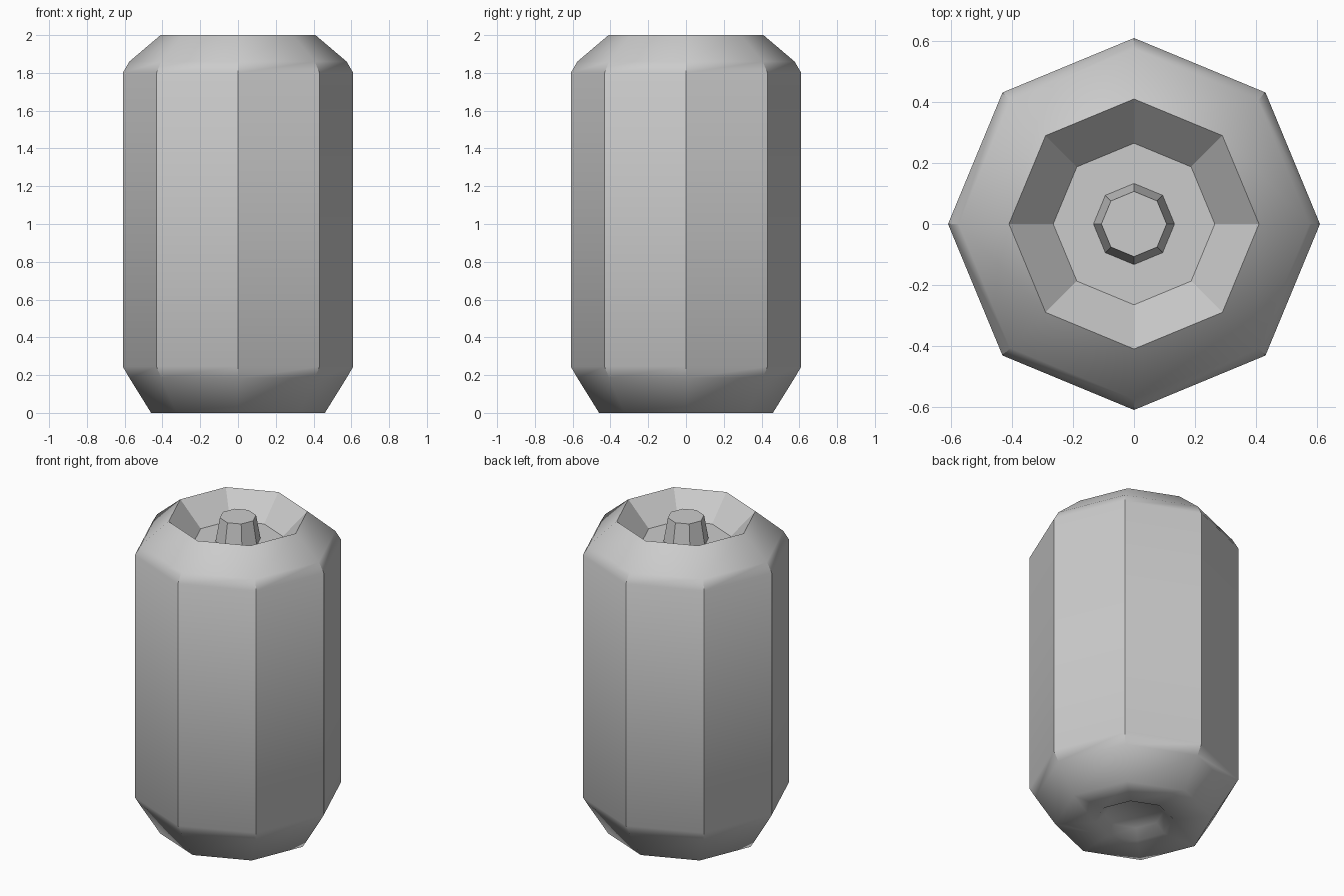
import bpy, bmesh
from math import cos, sin, pi

if "Cube" in bpy.data.objects:
    bpy.data.objects.remove(bpy.data.objects["Cube"])

SIDES = 8

def lathe(name, profile, sharp_rings, sharp_spans, cap_start=True):
    """Revolve (radius, z) points into an 8-sided solid, marking chosen edges sharp."""
    bm = bmesh.new()
    rings = [[bm.verts.new((r * cos(2 * pi * i / SIDES), r * sin(2 * pi * i / SIDES), z))
              for i in range(SIDES)] for r, z in profile]
    for a, b in zip(rings, rings[1:]):
        for i in range(SIDES):
            j = (i + 1) % SIDES
            bm.faces.new((a[i], a[j], b[j], b[i]))
    if cap_start:
        bm.faces.new(rings[0][::-1])
    bm.faces.new(rings[-1])
    for f in bm.faces:
        f.smooth = True
    for k in sharp_rings:
        for i in range(SIDES):
            bm.edges.get((rings[k][i], rings[k][(i + 1) % SIDES])).smooth = False
    for k in sharp_spans:
        for i in range(SIDES):
            bm.edges.get((rings[k][i], rings[k + 1][i])).smooth = False
    mesh = bpy.data.meshes.new(name)
    bm.to_mesh(mesh)
    bm.free()
    obj = bpy.data.objects.new(name, mesh)
    bpy.context.collection.objects.link(obj)
    return obj

# Canister shell: dimpled base, chamfered sides, dished top
lathe("canister_body",
      [(0.17, 0.05), (0.23, 0.0), (0.46, 0.0), (0.575, 0.185), (0.61, 0.245),
       (0.61, 1.80), (0.575, 1.86), (0.41, 2.0), (0.265, 1.85)],
      sharp_rings=[7, 8], sharp_spans=[3, 4, 5, 7])

# Tapered knob standing in the dish
lathe("top_knob", [(0.133, 1.85), (0.107, 2.0)],
      sharp_rings=[0, 1], sharp_spans=[0], cap_start=False)
